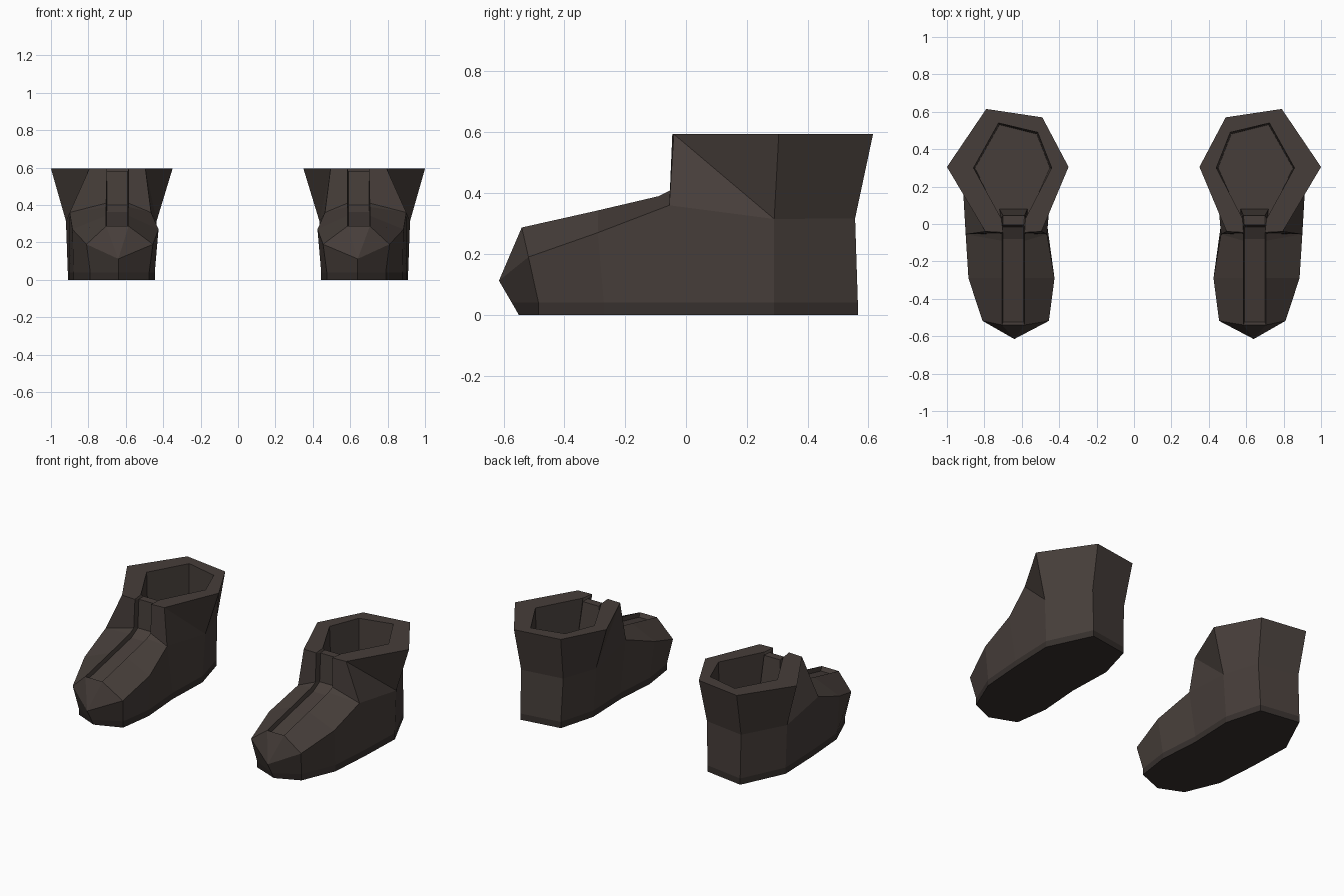
import bpy, bmesh

if "Cube" in bpy.data.objects:
    bpy.data.objects.remove(bpy.data.objects["Cube"])


def material(name, rgb):
    m = bpy.data.materials.new(name)
    m.diffuse_color = (*rgb, 1)
    m.use_nodes = True
    m.node_tree.nodes["Principled BSDF"].inputs["Base Color"].default_value = m.diffuse_color
    return m


leather = material("dark_leather", (0.062, 0.048, 0.042))
sole_mat = material("sole_rubber", (0.038, 0.030, 0.027))


# Each station: outer x, inner x, y, z, optional y shift of the inner point
def row(bm, stations):
    out = []
    for xo, xi, y, z, *dy in stations:
        a = bm.verts.new((xo, y, z))
        b = a if xo == xi else bm.verts.new((xi, y + (dy[0] if dy else 0), z))
        out.append((a, b))
    return out


def strip(bm, r0, r1, s):
    for i in range(len(r0) - 1):
        bm.faces.new((r0[i][s], r0[i + 1][s], r1[i + 1][s], r1[i][s]))


def finish(bm, name, mat):
    bmesh.ops.recalc_face_normals(bm, faces=bm.faces)
    me = bpy.data.meshes.new(name)
    bm.to_mesh(me)
    bm.free()
    ob = bpy.data.objects.new(name, me)
    bpy.context.collection.objects.link(ob)
    me.materials.append(mat)
    ob.modifiers.new("pair", 'MIRROR').use_clip = False
    return ob


# heel, side, ankle, ball, toe, tip
sole_plan = [(0.78, 0.52, 0.565, -0.04), (0.91, 0.455, 0.29), (0.90, 0.465, 0.0),
             (0.88, 0.445, -0.27), (0.79, 0.475, -0.485), (0.64, 0.64, -0.55)]


def plan(z, tip_y):
    st = [(p[0], p[1], p[2], z, *p[3:]) for p in sole_plan]
    st[-1] = (0.64, 0.64, tip_y, z)
    return st


# Soles
bm = bmesh.new()
base, welt = row(bm, plan(0, -0.55)), row(bm, plan(0.04, -0.573))
for s in (0, 1):
    strip(bm, base, welt, s)
bm.faces.new((base[0][0], base[0][1], welt[0][1], welt[0][0]))
bm.faces.new([p[0] for p in base] + [p[1] for p in base[-2::-1]])
finish(bm, "boot_soles", sole_mat)

# Boot uppers
bm = bmesh.new()
welt = row(bm, plan(0.04, -0.573))
upper = row(bm, [(0.78, 0.51, 0.556, 0.317, -0.04), (0.92, 0.435, 0.29, 0.315),
                 (0.90, 0.465, -0.055, 0.36), (0.885, 0.425, -0.29, 0.27),
                 (0.81, 0.455, -0.518, 0.19), (0.64, 0.64, -0.615, 0.112)])
collar = row(bm, [(0.79, 0.49, 0.615, 0.594, -0.045), (1.0, 0.35, 0.305, 0.594),
                  (0.795, 0.495, -0.04, 0.594)])
opening = row(bm, [(0.724, 0.515, 0.54, 0.594, -0.05), (0.858, 0.44, 0.3, 0.594)])
lining = row(bm, [(0.72, 0.52, 0.53, 0.3, -0.05), (0.85, 0.45, 0.3, 0.3)])

# Edges of the groove from toe, over the instep and collar, down inside
edge = row(bm, [(0.705, 0.585, -0.54, 0.287), (0.705, 0.585, -0.29, 0.343),
                (0.705, 0.585, -0.09, 0.39), (0.705, 0.585, -0.05, 0.41),
                (0.70, 0.585, -0.045, 0.594), (0.71, 0.58, 0.03, 0.594),
                (0.72, 0.57, 0.03, 0.3)])
# Sunken tongue following the groove
tongue = row(bm, [(0.70, 0.59, -0.525, 0.262), (0.70, 0.59, -0.29, 0.315),
                  (0.70, 0.59, -0.08, 0.362), (0.70, 0.59, -0.015, 0.40),
                  (0.70, 0.59, -0.005, 0.58), (0.70, 0.585, 0.045, 0.58),
                  (0.72, 0.57, 0.08, 0.3)])

for s in (0, 1):
    u, c, e = ([p[s] for p in r] for r in (upper, collar, edge))
    o, l = [p[s] for p in opening], [p[s] for p in lining]
    strip(bm, welt, upper, s)
    strip(bm, edge, tongue, s)
    for f in [
        # ankle shaft
        (u[0], u[1], c[1], c[0]), (u[1], u[2], c[2]), (u[1], c[2], c[1]),
        (u[2], e[3], e[4], c[2]), (u[2], e[2], e[3]),
        # top of the foot
        (u[2], u[3], e[1], e[2]), (u[3], u[4], e[0], e[1]), (u[4], u[5], e[0]),
        # rim and lining
        (c[0], c[1], o[1], o[0]), (c[1], c[2], e[5], o[1]), (c[2], e[4], e[5]),
        (o[0], o[1], l[1], l[0]), (o[1], e[5], e[6], l[1]),
    ]:
        bm.faces.new(f)

# Faces joining the outer and inner sides
for a, b in [(welt[0], upper[0]), (upper[0], collar[0]), (collar[0], opening[0]),
             (opening[0], lining[0]), (edge[0], tongue[0]), *zip(tongue, tongue[1:])]:
    bm.faces.new((a[0], a[1], b[1], b[0]))
bm.faces.new((upper[5][0], edge[0][0], edge[0][1]))
# Insole
ins = lining + [edge[6], tongue[6]]
bm.faces.new([p[0] for p in ins] + [p[1] for p in ins[::-1]])
finish(bm, "boot_uppers", leather)
